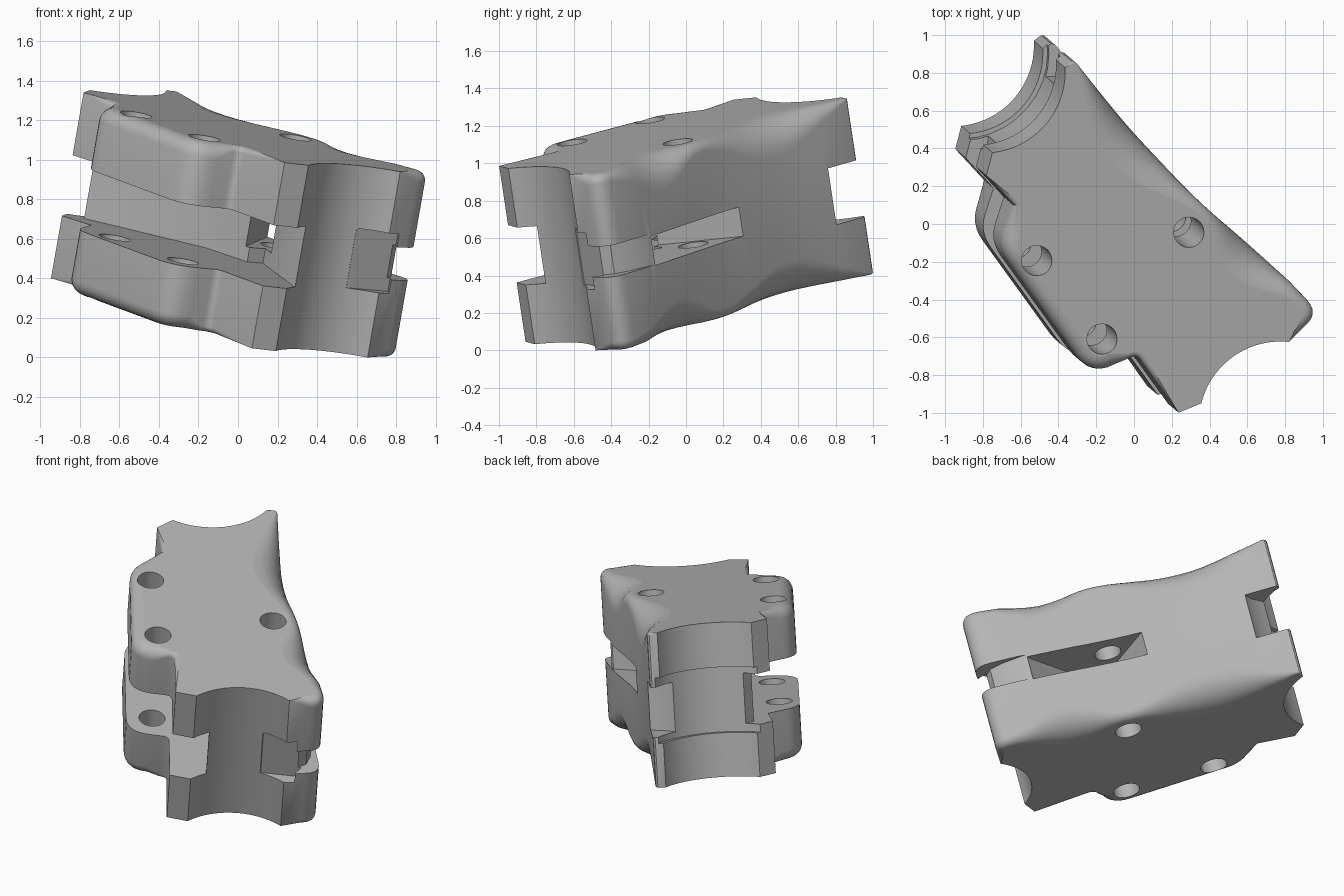
import bpy, bmesh, math
from mathutils import Vector, Matrix

cube = bpy.data.objects.get("Cube")
if cube:
    bpy.data.objects.remove(cube, do_unlink=True)

THICK = 0.965
AXIS = Vector((0.171, -0.146, 0.974))       # tilted thickness direction
TILT = Matrix(((1, 0, AXIS.x, 0), (0, 1, AXIS.y, 0),
               (-0.171, 0.144, AXIS.z, 0), (0, 0, 0, 1)))

grey = bpy.data.materials.new("plain grey")
grey.use_nodes = True
grey.diffuse_color = (0.46, 0.46, 0.46, 1)
grey.node_tree.nodes["Principled BSDF"].inputs["Base Color"].default_value = grey.diffuse_color


def rounded(a, p, b, r, w=0.0, n=6):
    """Points that round the corner p between neighbours a and b, with rim radius w."""
    a, p, b = (Vector(v[:2]) for v in (a, p, b))
    s, e = p + (a - p).normalized() * r, p + (b - p).normalized() * r
    curve = [s * (1 - t) ** 2 + p * 2 * t * (1 - t) + e * t * t
             for t in (i / n for i in range(n + 1))]
    return [(v.x, v.y, w) for v in curve]


def arc(cx, cy, r, start, end, n=20):
    angles = [math.radians(start + (end - start) * i / n) for i in range(n + 1)]
    return [(cx + r * math.cos(a), cy + r * math.sin(a), 0) for a in angles]


def soften(points):
    """One round of corner cutting on an open path."""
    path = [Vector(p) for p in points]
    out = [path[0]]
    for a, b in zip(path, path[1:]):
        out += [a.lerp(b, 0.25), a.lerp(b, 0.75)]
    return [tuple(p) for p in out + [path[-1]]]


def flat(points):
    return [(x, y, 0) for x, y in points]


def prism(name, outline, low, high, steps=0):
    """Stack rings of (x, y, rim radius) points; steps rounds both rims."""
    pts = [Vector(p[:2]) for p in outline]
    radii = [p[2] for p in outline]
    inward = []
    for i, p in enumerate(pts):
        d = (p - pts[i - 1]).normalized() + (pts[(i + 1) % len(pts)] - p).normalized()
        inward.append(Vector((-d.y, d.x)).normalized())
    bm = bmesh.new()
    turns = [math.pi / 2 * k / steps for k in range(steps + 1)] if steps else [math.pi / 2]
    rings = []
    for base, sign, order in ((low, 1, turns), (high, -1, turns[::-1])):
        for t in order:
            ring = []
            for p, w, n in zip(pts, radii, inward):
                q = p + n * w * (1 - math.sin(t))
                ring.append(bm.verts.new((q.x, q.y, base + sign * w * (1 - math.cos(t)))))
            rings.append(ring)
    for a, b in zip(rings, rings[1:]):
        for i in range(len(a)):
            bm.faces.new((a[i - 1], a[i], b[i], b[i - 1]))
    bm.faces.new(rings[0][::-1])
    bm.faces.new(rings[-1])
    bmesh.ops.remove_doubles(bm, verts=bm.verts, dist=0.0005)
    bmesh.ops.recalc_face_normals(bm, faces=bm.faces)
    mesh = bpy.data.meshes.new(name)
    bm.to_mesh(mesh)
    bm.free()
    obj = bpy.data.objects.new(name, mesh)
    bpy.context.collection.objects.link(obj)
    return obj


# Outline, counter-clockwise: near cradle, wavy back wall, far cradle, bolt flange
near_arc = arc(0.76, -1.05, 0.432, 166, 84)
far_arc = arc(-0.81, 0.81, 0.43, 3, -84)
tip, far_tip = (0.975, -0.475), (-0.335, 0.875)
back = [(0.82, -0.31, 0.08), (0.66, -0.165, 0.19), (0.55, -0.068, 0.16), (0.44, 0.025, 0.06),
        (0.34, 0.115, 0.05), (0.24, 0.215, 0.1), (0.12, 0.345, 0.18), (0.0, 0.475, 0.2),
        (-0.09, 0.58, 0.17), (-0.2, 0.71, 0.09)]
corner, nose, root = (-0.725, -0.13), (-0.23, -0.815), (0.0, -0.69)
heel, side_tip = (-0.65, 0.1), (0.22, -0.995)
outline = [(*side_tip, 0)] + near_arc
outline += rounded(near_arc[-1], tip, back[0], 0.1, 0.05)
outline += soften(back) + rounded(back[-1], far_tip, far_arc[0], 0.03, 0.01, 3)
outline += far_arc + [(-0.797, 0.26, 0), (*heel, 0.04)]
outline += rounded(heel, corner, nose, 0.1, 0.075)
outline += rounded(corner, nose, root, 0.14, 0.075)
outline += rounded(nose, root, side_tip, 0.04, 0.03)

body = prism("bracket_body", outline, -THICK, 0, 6)

# Cutters: bolt pocket, through slot, cradle groove, tip notches, bolt holes
cutters = [
    prism("bolt_pocket", flat([(-1.2, -1.2), (0.6, -1.2), (0.39, -0.85), (0.375, -0.83),
                               (0.22, -0.2), (0.14, -0.25), (-0.07, 0.0), (-0.685, 0.3),
                               (-0.67, 0.45), (-0.8, 0.6), (-1.2, 0.6)]), -0.64, -0.325),
    prism("through_slot", flat([(0.14, -0.32), (0.24, -0.32), (0.74, -0.25), (0.84, -0.12),
                                (0.36, 0.36), (0.23, 0.23), (0.12, -0.23)]), -0.565, -0.405),
    prism("cradle_groove", arc(-0.81, 0.81, 0.455, 0, 350, 35), -0.69, -0.28),
    prism("near_tip_notch", flat([(0.6, -0.9), (0.88, -0.9), (0.85, -0.51), (0.64, -0.63)]),
          -0.63, -0.32),
    prism("near_corner_notch", flat([(0.8, -0.9), (1.2, -0.9), (1.2, -0.2), (0.74, -0.23),
                                     (0.83, -0.38), (0.855, -0.46), (0.83, -0.53)]),
          -0.56, -0.39),
    prism("far_tip_notch", flat([(-0.45, 0.69), (-0.27, 0.69), (-0.1, 0.75),
                                 (-0.2, 1.1), (-0.6, 1.1)]), -0.65, -0.34),
]
for i, (x, y) in enumerate([(0.275, -0.04), (-0.53, -0.19), (-0.185, -0.605)]):
    cutters.append(prism(f"bolt_hole_{i + 1}", arc(x, y, 0.08, 0, 345, 23), -1.2, 0.2))
for c in cutters:
    c.hide_render = True
    mod = body.modifiers.new(c.name, 'BOOLEAN')
    mod.operation = 'DIFFERENCE'
    mod.solver = 'EXACT'
    mod.object = c

# Bake the cuts, tilt the part and stand it on the floor
deps = bpy.context.evaluated_depsgraph_get()
mesh = bpy.data.meshes.new_from_object(body.evaluated_get(deps))
body.modifiers.clear()
body.data = mesh
for c in cutters:
    bpy.data.objects.remove(c, do_unlink=True)
mesh.transform(TILT)
pts = [v.co for v in mesh.vertices]
mid = [(min(p[k] for p in pts) + max(p[k] for p in pts)) / 2 for k in (0, 1)]
mesh.transform(Matrix.Translation((-mid[0], -mid[1], -min(p.z for p in pts))))
mesh.materials.clear()
mesh.materials.append(grey)

# Smooth rims and cylinders, flat top and bottom
bpy.ops.object.select_all(action='DESELECT')
body.select_set(True)
bpy.context.view_layer.objects.active = body
bpy.ops.object.shade_smooth_by_angle(angle=math.radians(32))
for poly in mesh.polygons:
    if abs(poly.normal.dot(AXIS)) > 0.998:
        poly.use_smooth = False
